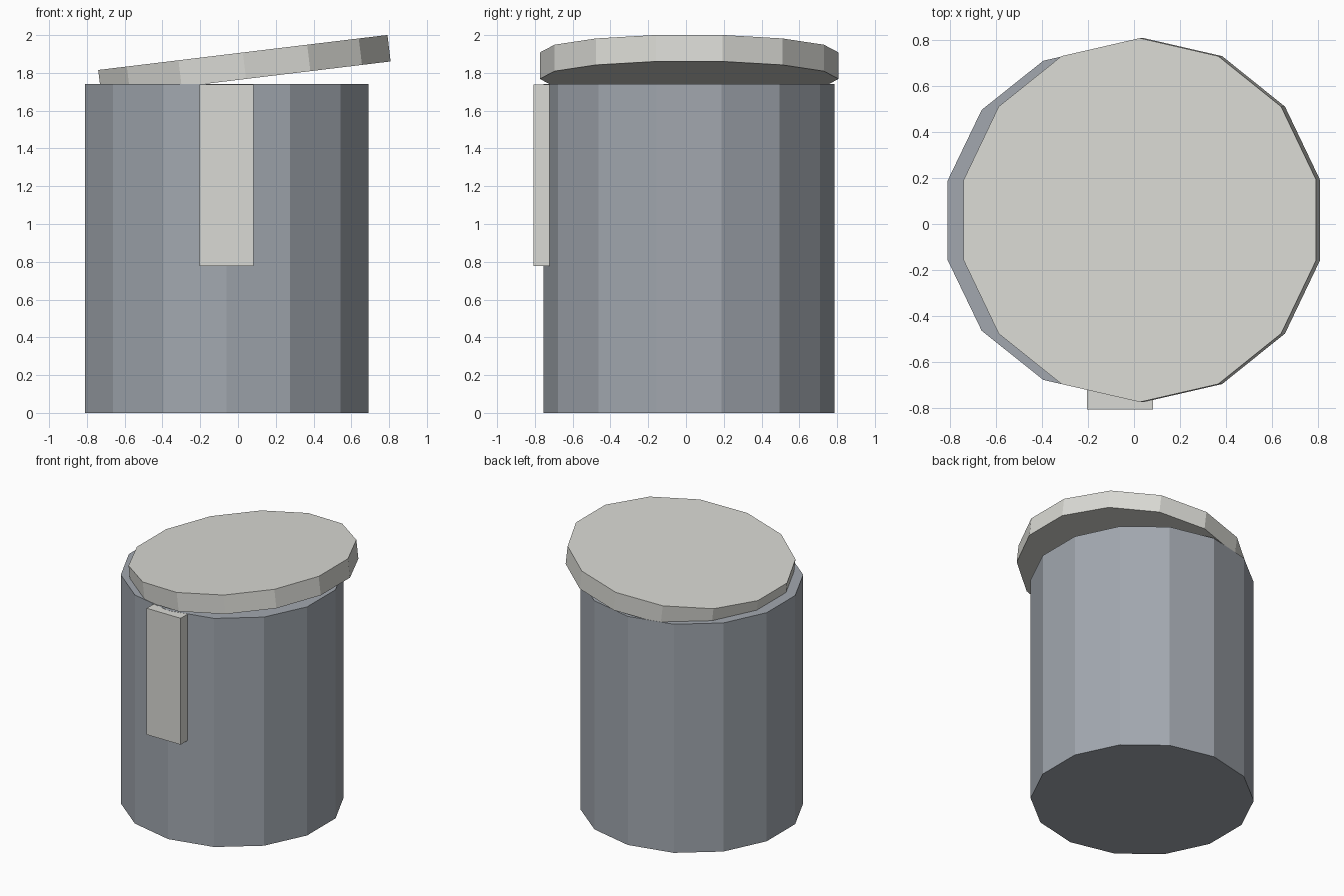
import bpy
from math import radians

if "Cube" in bpy.data.objects:
    bpy.data.objects.remove(bpy.data.objects["Cube"])


def material(name, color):
    mat = bpy.data.materials.new(name)
    mat.diffuse_color = color
    mat.use_nodes = True
    mat.node_tree.nodes["Principled BSDF"].inputs["Base Color"].default_value = mat.diffuse_color
    return mat


steel = material("blue_grey", (0.36, 0.39, 0.43, 1))
pale = material("pale_grey", (0.70, 0.70, 0.66, 1))


def drum(name, radius, depth, location, mat, tilt=0):
    # 14-sided cylinder with a corner facing front and back
    bpy.ops.mesh.primitive_cylinder_add(vertices=14, radius=radius, depth=depth,
                                        location=location, rotation=(0, tilt, 0))
    ob = bpy.context.object
    ob.name = name
    ob.data.materials.append(mat)
    return ob


def box(name, low, high, mat):
    center = [(a + b) / 2 for a, b in zip(low, high)]
    bpy.ops.mesh.primitive_cube_add(size=1, location=center)
    ob = bpy.context.object
    ob.name = name
    ob.scale = [b - a for a, b in zip(low, high)]
    bpy.ops.object.transform_apply(location=False, rotation=False, scale=True)
    ob.data.materials.append(mat)
    return ob


# Container body
drum("body", 0.77, 1.74, (-0.06, 0.016, 0.87), steel)

# Lid tilted up on the right, sunk slightly into the body on the left
drum("lid", 0.791, 0.141, (0.034, 0.017, 1.838), pale, radians(-6.9))

# Upright strip on the front, flush with the rim
box("front_strip", (-0.204, -0.807, 0.777), (0.082, -0.70, 1.739), pale)
